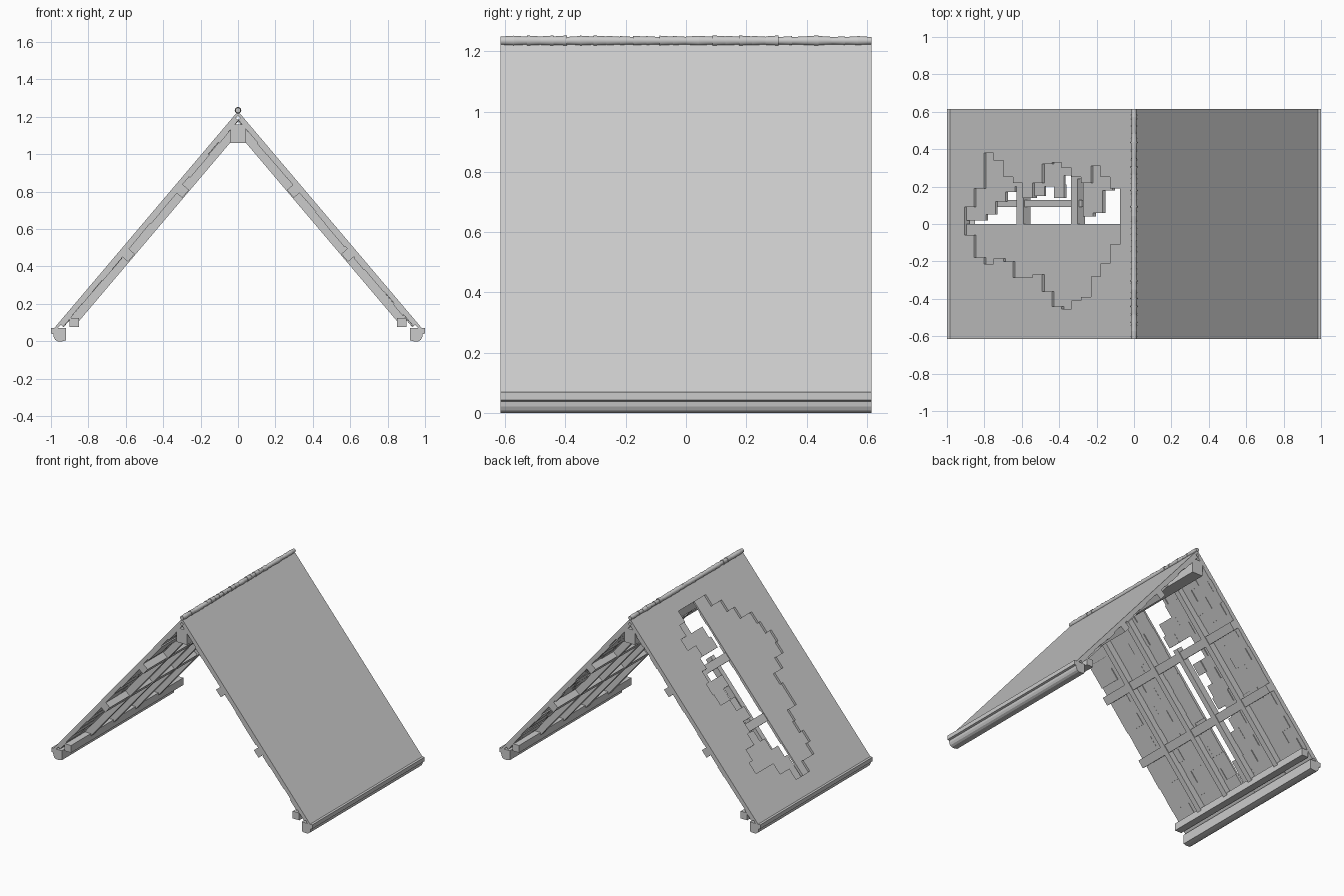
import bpy, bmesh, random
from mathutils import Vector

random.seed(4)
old = bpy.data.objects.get("Cube")
if old:
    bpy.data.objects.remove(old, do_unlink=True)

HALF = 0.615               # half the roof length along y
RIDGE_Z, PITCH = 1.23, 1.18
NORMAL = Vector((PITCH, 0, 1)).normalized()
ROW, HOLE_START = 0.052, 0.075

grey = bpy.data.materials.new("weathered grey")
grey.use_nodes = True
grey.diffuse_color = (0.6, 0.6, 0.6, 1)
grey.node_tree.nodes["Principled BSDF"].inputs["Base Color"].default_value = (0.6, 0.6, 0.6, 1)


def finish(name, bm):
    bmesh.ops.recalc_face_normals(bm, faces=bm.faces)
    mesh = bpy.data.meshes.new(name)
    bm.to_mesh(mesh)
    bm.free()
    mesh.materials.append(grey)
    obj = bpy.data.objects.new(name, mesh)
    bpy.context.collection.objects.link(obj)
    return obj


def on_slope(side, u, y, depth):
    """u runs out from the ridge, depth goes inward from the outer skin."""
    p = Vector((u, y, RIDGE_Z - PITCH * u)) - NORMAL * depth
    return Vector((side * p.x, p.y, p.z))


def prism(bm, profile, y0, y1):
    """Extrude an x,z outline along y."""
    ends = [[bm.verts.new((x, y, z)) for x, z in profile] for y in (y0, y1)]
    bm.faces.new(ends[0])
    bm.faces.new(ends[1][::-1])
    for i in range(len(profile)):
        j = (i + 1) % len(profile)
        bm.faces.new((ends[0][i], ends[0][j], ends[1][j], ends[1][i]))


def slope_box(bm, side, u0, u1, y0, y1, d0, d1):
    pts = [on_slope(side, u, 0, d) for u, d in ((u0, d0), (u1, d0), (u1, d1), (u0, d1))]
    prism(bm, [(p.x, p.z) for p in pts], y0, y1)


# Broken edge of the hole, one value per board row from the ridge down
hole_front = [-.11, -.21, -.28, -.39, -.41, -.455, -.44, -.36,
              -.27, -.285, -.285, -.2, -.185, -.215, -.18, -.06]
hole_back = [.19, .25, .31, .22, .25, .3, .33, .32,
             .22, .14, .22, .25, .34, .38, .19, .09]
board_back = [.19, .18, .06, .04, .24, .26, .14, .2,
              .15, .14, .2, .17, .12, .05, .02, .02]


def skin(name, side, broken):
    """Outer roof covering, with a stepped hole when broken."""
    bm = bmesh.new()
    for edge, values in ((-HALF, hole_front), (HALF, hole_back)):
        outline = [(0.006, 0), (0.006, edge), (0.985, edge), (0.985, 0)]
        if broken:
            steps = []
            for i, y in enumerate(values):
                u = HOLE_START + i * ROW
                steps += [(u, y), (u + ROW, y)]
            outline += [(steps[-1][0], 0)] + steps[::-1] + [(HOLE_START, 0)]
        bm.faces.new([bm.verts.new(on_slope(side, u, y, 0)) for u, y in outline])
    bmesh.ops.remove_doubles(bm, verts=bm.verts, dist=0.0001)
    bmesh.ops.recalc_face_normals(bm, faces=bm.faces)
    inner = bmesh.ops.extrude_face_region(bm, geom=bm.faces[:])["geom"]
    shift = Vector((-side * NORMAL.x, 0, -NORMAL.z)) * 0.015
    bmesh.ops.translate(bm, vec=shift, verts=[v for v in inner if isinstance(v, bmesh.types.BMVert)])
    finish(name, bm)


def boards(name, side, broken):
    """Staggered short boards below the skin."""
    bm = bmesh.new()
    for row in range(18):
        u = HOLE_START + (row - 1) * ROW
        spans = [(-HALF, HALF)]
        if broken and 1 <= row <= 16:
            spans = [(-HALF, 0), (board_back[row - 1], HALF)]
        for start, end in spans:
            cuts = [-HALF + 0.15 * k + 0.075 * (row % 2) for k in range(1, 9)]
            cuts = [start] + [c for c in cuts if start + 0.02 < c < end - 0.02] + [end]
            for a, b in zip(cuts, cuts[1:]):
                slope_box(bm, side, u, u + ROW, a, b, 0.015, random.uniform(0.027, 0.036))
    finish(name, bm)


for side, label in ((1, "left"), (-1, "right")):
    broken = side < 0
    skin(label + "_roof_skin", side, broken)
    boards(label + "_roof_boards", side, broken)

    # Sloping rafters, one snapped off inside the hole
    bm = bmesh.new()
    for y in (-0.38, -0.13, 0.11, 0.36):
        top = 0.3 if broken and y == 0.11 else 0.05
        slope_box(bm, side, top, 0.93, y - 0.018, y + 0.018, 0.03, 0.077)
    finish(label + "_rafters", bm)

    # Lengthwise purlins
    bm = bmesh.new()
    for u in (0.335, 0.625):
        slope_box(bm, side, u - 0.018, u + 0.018, -HALF, HALF, 0.02, 0.072)
    finish(label + "_purlins", bm)

    # Wall plate under the rafter feet
    bm = bmesh.new()
    prism(bm, [(side * x, z) for x, z in ((.85, .075), (.9, .075), (.9, .125), (.85, .125))], -HALF, HALF)
    finish(label + "_wall_plate", bm)

    # Rounded eaves beam
    bm = bmesh.new()
    eaves = [(.92, .07), (.92, .005), (.94, 0), (.965, 0), (.978, .008),
             (.985, .022), (.987, .038), (1, .042), (1, .07)]
    prism(bm, [(side * x, z) for x, z in eaves], -HALF, HALF)
    finish(label + "_eaves_beam", bm)

# Ridge beam
bm = bmesh.new()
prism(bm, [(-.04, 1.06), (.04, 1.06), (.04, 1.16), (-.04, 1.16)], -HALF, HALF)
finish("ridge_beam", bm)

# Ridge caps: a row of short tapered rolls
bm = bmesh.new()
COUNT = 28
step = 2 * HALF / COUNT
for i in range(COUNT):
    radius = random.uniform(0.015, 0.018)
    cap = bmesh.ops.create_cone(bm, cap_ends=True, segments=12, radius1=radius,
                                radius2=radius - 0.003, depth=step)["verts"]
    flip = random.choice((-1, 1))
    for v in cap:
        x, y, z = v.co
        v.co = (x, -HALF + (i + 0.5) * step + flip * z, 1.235 + y)
caps = finish("ridge_caps", bm)
bpy.context.view_layer.objects.active = caps
caps.select_set(True)
bpy.ops.object.shade_smooth_by_angle()
